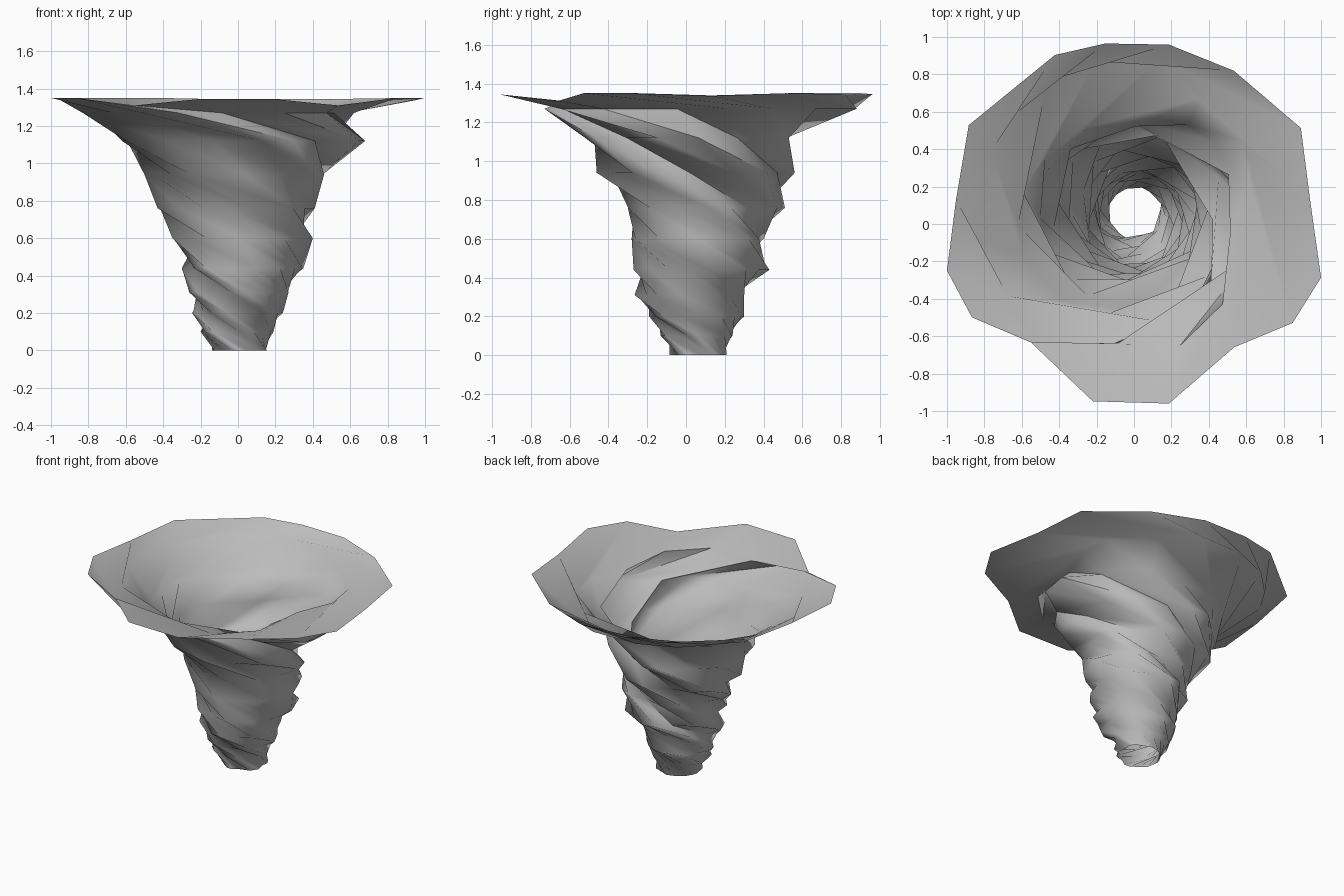
import bpy, bmesh, math

cube = bpy.data.objects.get("Cube")
if cube:
    bpy.data.objects.remove(cube, do_unlink=True)

# One flat grey for the whole funnel
grey = bpy.data.materials.new("storm grey")
grey.use_nodes = True
grey.diffuse_color = (0.5, 0.5, 0.5, 1)
grey.node_tree.nodes["Principled BSDF"].inputs["Base Color"].default_value = (0.5, 0.5, 0.5, 1)

# Lobed cross-section: angle in degrees, radius
PROFILE = [(-16, 1.04), (8, 0.95), (30, 1.03), (57, 0.98), (79, 0.98), (99, 0.98),
           (115, 1.0), (149, 1.03), (172, 0.96), (194, 1.03), (210, 1.0), (229, 0.84),
           (257, 0.975), (281, 0.98), (309, 0.85), (328, 1.0)]
TWIST = math.radians(42)

# Rings from the rim down: height, min x, max x, min y, max y
RINGS = [(1.35, -1.0, 1.0, -0.96, 0.965),
         (1.27, -0.83, 0.62, -0.73, 0.88),
         (1.12, -0.62, 0.68, -0.52, 0.53),
         (0.94, -0.50, 0.46, -0.46, 0.56),
         (0.76, -0.43, 0.41, -0.30, 0.51),
         (0.60, -0.35, 0.40, -0.28, 0.40),
         (0.44, -0.30, 0.35, -0.27, 0.43),
         (0.31, -0.26, 0.27, -0.265, 0.30),
         (0.20, -0.245, 0.24, -0.19, 0.30),
         (0.10, -0.20, 0.19, -0.13, 0.24),
         (0.0, -0.14, 0.155, -0.085, 0.21)]


def fit(values, low, high):
    """Stretch values to span low..high."""
    a, b = min(values), max(values)
    return [low + (v - a) / (b - a) * (high - low) for v in values]


bm = bmesh.new()
loops = []
for k, (z, x0, x1, y0, y1) in enumerate(RINGS):
    turn = k * TWIST
    xs = fit([r * math.cos(math.radians(a) + turn) for a, r in PROFILE], x0, x1)
    ys = fit([r * math.sin(math.radians(a) + turn) for a, r in PROFILE], y0, y1)
    # The rim droops where the lobes dip in
    drop = [min(0.04, max(0, 1 - r) * 0.28) if k == 0 else 0 for a, r in PROFILE]
    loops.append([bm.verts.new((x, y, z - d)) for x, y, d in zip(xs, ys, drop)])

# Twisted wall between neighbouring rings, open at both ends
n = len(PROFILE)
for upper, lower in zip(loops, loops[1:]):
    for j in range(n):
        i = (j + 1) % n
        bm.faces.new((upper[j], lower[j], lower[i], upper[i]))

mesh = bpy.data.meshes.new("twisted_funnel")
bm.to_mesh(mesh)
bm.free()
mesh.materials.append(grey)
funnel = bpy.data.objects.new("twisted_funnel", mesh)
bpy.context.collection.objects.link(funnel)

# Smooth walls with sharp creases
bpy.ops.object.select_all(action="DESELECT")
funnel.select_set(True)
bpy.context.view_layer.objects.active = funnel
bpy.ops.object.shade_smooth_by_angle(angle=math.radians(60))
